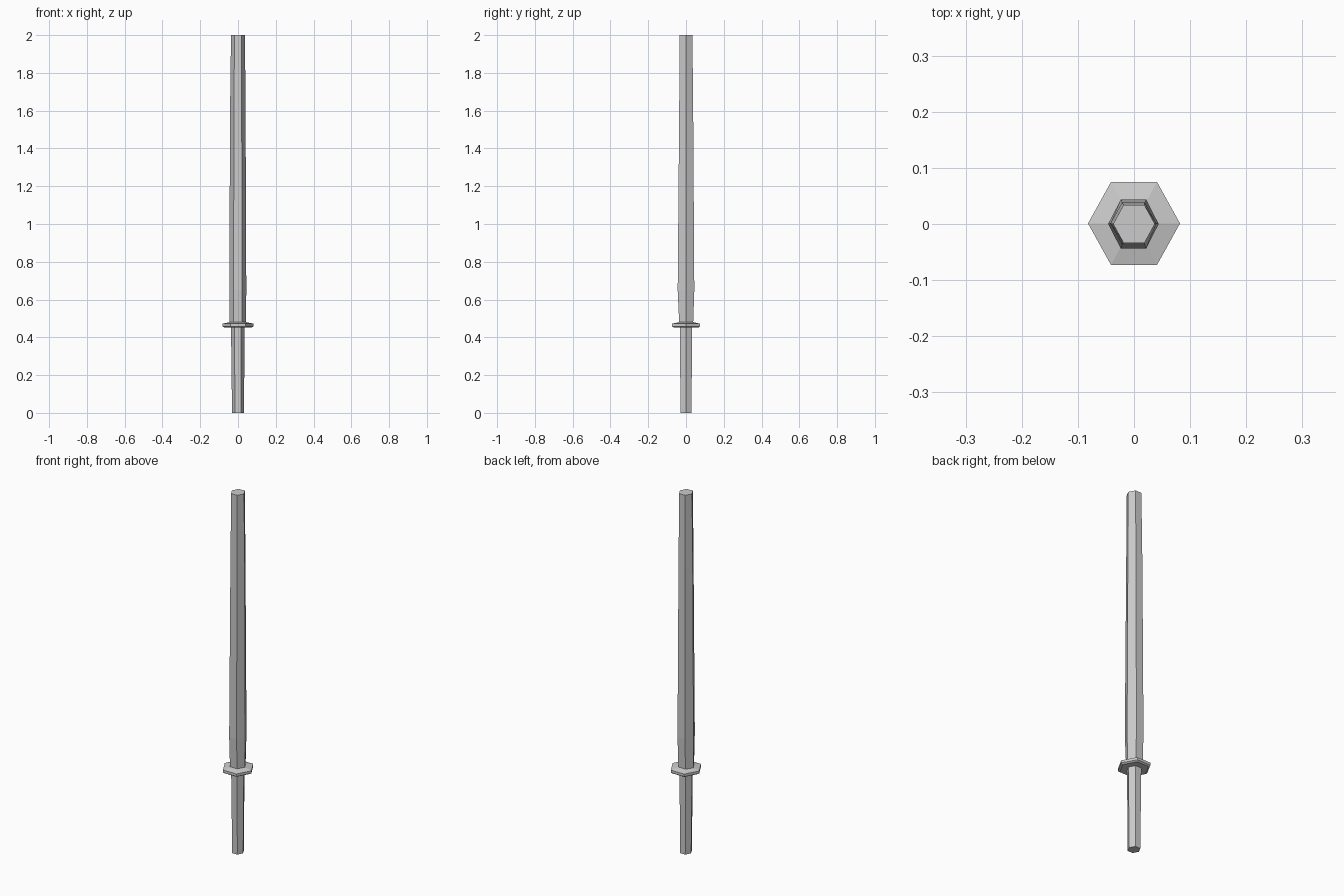
import bpy, bmesh, math

if "Cube" in bpy.data.objects:
    bpy.data.objects.remove(bpy.data.objects["Cube"])


def hex_loft(name, rings):
    """Closed six-sided loft; each ring is (z, centre x, centre y, half width x, half depth y)."""
    bm = bmesh.new()
    loops = []
    for z, cx, cy, rx, ry in rings:
        loops.append([bm.verts.new((cx + rx * math.cos(k * math.pi / 3),
                                    cy + ry * math.sin(k * math.pi / 3) / math.sin(math.pi / 3), z))
                      for k in range(6)])
    for a, b in zip(loops, loops[1:]):
        for k in range(6):
            n = (k + 1) % 6
            bm.faces.new((a[k], a[n], b[n], b[k]))
    bm.faces.new(loops[0][::-1])
    bm.faces.new(loops[-1])
    bmesh.ops.recalc_face_normals(bm, faces=bm.faces)
    mesh = bpy.data.meshes.new(name)
    bm.to_mesh(mesh)
    bm.free()
    obj = bpy.data.objects.new(name, mesh)
    bpy.context.collection.objects.link(obj)
    return obj


# Handle, slightly narrower at the butt
hex_loft("handle", [
    (0.0, 0.0, 0.0, 0.031, 0.029),
    (0.03, 0.0, 0.0, 0.032, 0.029),
    (0.46, -0.001, 0.0, 0.036, 0.033),
])

# Hexagonal guard with sloped faces and a thin rim
hex_loft("guard", [
    (0.452, 0.0, 0.001, 0.072, 0.066),
    (0.458, 0.0, 0.001, 0.082, 0.074),
    (0.472, 0.0, 0.001, 0.082, 0.074),
    (0.481, 0.0, 0.001, 0.042, 0.037),
])

# Long shaft, swelling above the guard and tapering to a flat tip
hex_loft("blade", [
    (0.475, -0.002, 0.001, 0.044, 0.037),
    (0.65, -0.001, 0.0, 0.045, 0.044),
    (1.6, -0.001, 0.001, 0.041, 0.037),
    (2.0, 0.0, 0.0, 0.037, 0.034),
])
